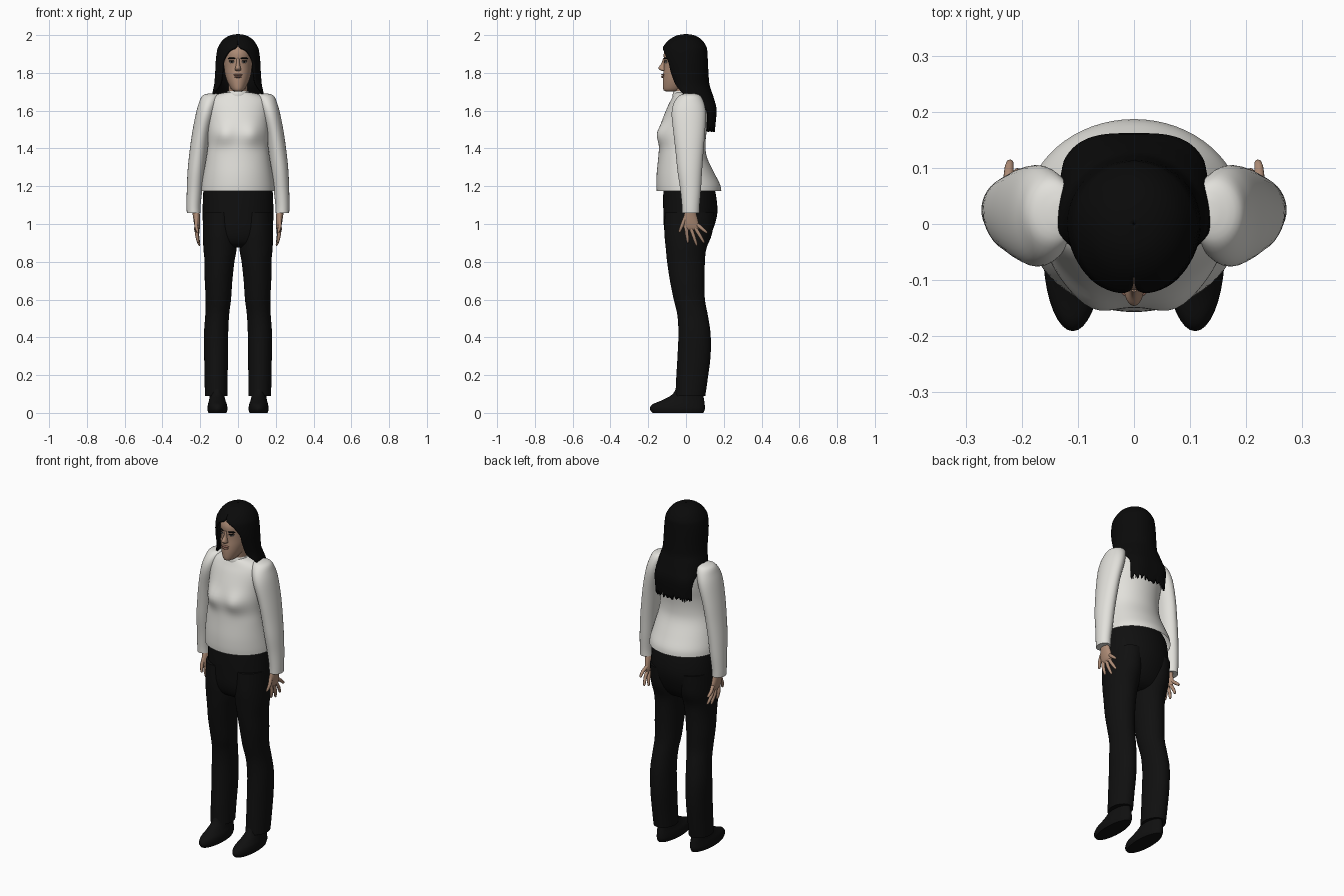
import bpy, bmesh, math, random
from mathutils import Vector

random.seed(4)
if "Cube" in bpy.data.objects:
    bpy.data.objects.remove(bpy.data.objects["Cube"], do_unlink=True)


def material(name, r, g, b):
    m = bpy.data.materials.new(name)
    m.use_nodes = True
    m.diffuse_color = (r, g, b, 1)
    bsdf = m.node_tree.nodes["Principled BSDF"]
    bsdf.inputs["Base Color"].default_value = (r, g, b, 1)
    bsdf.inputs["Roughness"].default_value = 0.8
    return m


WOOL = material("off white wool", 0.76, 0.75, 0.71)
BLACK = material("black cloth", 0.005, 0.005, 0.005)
HAIR = material("black hair", 0.003, 0.003, 0.003)
SKIN = material("skin", 0.42, 0.26, 0.18)
LIPS = material("lips", 0.30, 0.15, 0.11)
WHITE = material("eye white", 0.55, 0.52, 0.48)


def refine(rows, steps=4):
    """Smooth spline through the rows of a section table."""
    out = []
    for i in range(len(rows) - 1):
        a, b, c, d = (rows[max(0, min(len(rows) - 1, i + k))] for k in (-1, 0, 1, 2))
        for j in range(steps):
            t = j / steps
            out.append([0.5 * (2 * q + (r - p) * t + (2 * p - 5 * q + 4 * r - s) * t * t
                               + (3 * q - p - 3 * r + s) * t ** 3)
                        for p, q, r, s in zip(a, b, c, d)])
    return out + [list(rows[-1])]


def skin_rings(name, rings, mat, closed=True, caps=(True, True)):
    """Join rows of points into one smooth surface."""
    bm = bmesh.new()
    rows = [[bm.verts.new(p) for p in ring] for ring in rings]
    n = len(rows[0])
    for a, b in zip(rows, rows[1:]):
        for i in range(n if closed else n - 1):
            k = (i + 1) % n
            bm.faces.new((a[i], a[k], b[k], b[i]))
    for row, want in zip((rows[0], rows[-1]), caps):
        if want:
            bm.faces.new(row)
    bmesh.ops.remove_doubles(bm, verts=bm.verts, dist=0.0001)
    bmesh.ops.recalc_face_normals(bm, faces=bm.faces)
    me = bpy.data.meshes.new(name)
    bm.to_mesh(me)
    bm.free()
    ob = bpy.data.objects.new(name, me)
    bpy.context.collection.objects.link(ob)
    me.materials.append(mat)
    smooth(ob)
    return ob


def smooth(ob):
    bpy.ops.object.select_all(action='DESELECT')
    ob.select_set(True)
    bpy.context.view_layer.objects.active = ob
    bpy.ops.object.shade_smooth_by_angle(angle=math.radians(50))


def loft(name, table, mat, side=1, caps=(True, True), n=36, shape=None):
    """Oval sections: z, centre x, half width, front y, back y."""
    rings = []
    for z, cx, w, f, b in refine(table):
        ring = []
        for i in range(n):
            t = math.tau * i / n
            p = Vector((side * cx + w * math.sin(t), (f + b) / 2 - (b - f) / 2 * math.cos(t), z))
            ring.append(shape(p) if shape else p)
        rings.append(ring)
    return skin_rings(name, rings, mat, caps=caps)


def blob(name, mat, loc, scale, turn=(0, 0, 0)):
    bpy.ops.mesh.primitive_uv_sphere_add(segments=20, ring_count=12, radius=1,
                                         location=loc, rotation=turn)
    ob = bpy.context.object
    ob.name = name
    ob.scale = scale
    ob.data.materials.append(mat)
    smooth(ob)


def bust(p):
    if p.y < 0:
        for x in (-0.075, 0.075):
            d = ((p.x - x) / 0.055) ** 2 + ((p.z - 1.475) / 0.055) ** 2
            p.y -= 0.024 * math.exp(-d)
    return p


# Sweater body and collar
loft("sweater_body", [
    (1.175, 0, .195, -.155, .187), (1.21, 0, .192, -.157, .18), (1.27, 0, .182, -.155, .15),
    (1.35, 0, .168, -.147, .112), (1.41, 0, .16, -.142, .103), (1.48, 0, .16, -.141, .108),
    (1.55, 0, .163, -.125, .122), (1.62, 0, .17, -.098, .125), (1.66, 0, .158, -.078, .11),
    (1.685, 0, .115, -.066, .09), (1.697, 0, .068, -.06, .07)],
    WOOL, caps=(False, True), n=64, shape=bust)
loft("sweater_collar", [(1.67, 0, .066, -.07, .066), (1.69, 0, .061, -.07, .062),
                        (1.705, 0, .056, -.064, .058)], WOOL, caps=(False, False))

# Hips of the trousers
loft("trouser_hips", [
    (1.25, 0, .165, -.115, .12), (1.18, 0, .183, -.12, .153), (1.06, 0, .187, -.12, .166),
    (.96, 0, .183, -.114, .138), (.90, 0, .165, -.09, .10), (.875, 0, .10, -.05, .06)], BLACK)

for side, tag in ((1, "left"), (-1, "right")):
    # Sleeve
    loft(tag + "_sleeve", [
        (1.692, .132, .015, 0, .04), (1.68, .143, .045, -.035, .075),
        (1.64, .156, .051, -.065, .096), (1.58, .172, .052, -.076, .105),
        (1.48, .195, .048, -.066, .10), (1.38, .21, .047, -.055, .092),
        (1.28, .222, .045, -.045, .085), (1.18, .23, .041, -.03, .079),
        (1.10, .235, .037, -.022, .072), (1.058, .235, .036, -.02, .07)], WOOL, side)

    # Hand and fingers
    loft(tag + "_palm", [
        (1.08, .226, .019, 0, .05), (1.05, .221, .019, -.01, .056), (1.01, .217, .017, -.018, .066),
        (.98, .214, .013, -.012, .07), (.968, .213, .007, 0, .062)], SKIN, side, n=20)
    cu = bpy.data.curves.new(tag + "_fingers", 'CURVE')
    cu.dimensions = '3D'
    cu.bevel_depth = 0.0095
    cu.bevel_resolution = 3
    cu.use_fill_caps = True
    for root, tip in (((.22, -.006, 1.03), (.212, -.036, .955)),
                      ((.215, .0, .99), (.209, .01, .9)),
                      ((.214, .022, .99), (.204, .058, .885)),
                      ((.214, .042, .99), (.206, .097, .9)),
                      ((.215, .056, 1.0), (.22, .113, .952))):
        a, b = Vector(root), Vector(tip)
        sp = cu.splines.new('POLY')
        sp.points.add(4)
        for pt, t, r in zip(sp.points, (0, .5, .8, .95, 1), (1.1, 1, .85, .65, .3)):
            p = a.lerp(b, t)
            pt.co = (side * (p.x + .006 * math.sin(t * math.pi)), p.y, p.z, 1)
            pt.radius = r
    cu.materials.append(SKIN)
    ob = bpy.data.objects.new(tag + "_fingers", cu)
    bpy.context.collection.objects.link(ob)
    bpy.ops.object.select_all(action='DESELECT')
    ob.select_set(True)
    bpy.context.view_layer.objects.active = ob
    bpy.ops.object.convert(target='MESH')
    smooth(bpy.context.object)

    # Trouser leg and shoe
    loft(tag + "_trouser_leg", [
        (1.06, .095, .088, -.112, .15), (.95, .095, .091, -.114, .138), (.87, .095, .088, -.107, .108),
        (.8, .098, .079, -.1, .1), (.7, .103, .073, -.085, .098), (.6, .104, .067, -.065, .1),
        (.52, .11, .063, -.046, .115), (.42, .116, .064, -.04, .13), (.3, .116, .063, -.045, .13),
        (.18, .116, .061, -.052, .115), (.09, .115, .06, -.056, .102)], BLACK, side)
    loft(tag + "_shoe", [
        (0, .109, .048, -.178, .092), (.02, .109, .053, -.191, .1), (.045, .109, .05, -.178, .099),
        (.068, .11, .043, -.125, .096), (.1, .111, .038, -.07, .09), (.15, .112, .036, -.045, .085)],
        BLACK, side)

# Neck and head
loft("neck", [(1.65, 0, .052, -.055, .055), (1.7, 0, .05, -.06, .05), (1.76, 0, .052, -.07, .06)], SKIN)
loft("head", [
    (1.702, 0, .018, -.108, -.04), (1.712, 0, .034, -.12, -.01), (1.75, 0, .055, -.123, .04),
    (1.79, 0, .068, -.121, .07), (1.83, 0, .074, -.117, .09), (1.87, 0, .076, -.117, .095),
    (1.91, 0, .074, -.116, .09), (1.95, 0, .058, -.09, .07), (1.975, 0, .02, -.03, .03)], SKIN)
loft("nose", [
    (1.88, 0, .007, -.121, -.1), (1.85, 0, .009, -.13, -.1), (1.828, 0, .014, -.146, -.1),
    (1.816, 0, .017, -.139, -.1), (1.81, 0, .01, -.125, -.1)], SKIN, n=20)
blob("upper_lip", LIPS, (0, -.12, 1.79), (.023, .012, .005))
blob("lower_lip", LIPS, (0, -.12, 1.779), (.02, .012, .006))
for side, tag in ((1, "left"), (-1, "right")):
    turn = (0, 0, side * .38)
    blob(tag + "_eye", WHITE, (side * .033, -.107, 1.857), (.014, .005, .005), turn)
    blob(tag + "_iris", HAIR, (side * .032, -.1105, 1.857), (.005, .003, .005), turn)
    blob(tag + "_eyelashes", HAIR, (side * .034, -.108, 1.863), (.017, .005, .0025), turn)
    blob(tag + "_eyebrow", HAIR, (side * .034, -.108, 1.877), (.022, .006, .0045), turn)

# Long hair: z, half width, front reach, back reach, opening angle, squareness
hair_table = [
    (2.0, .001, .001, .001, 0, 1), (1.992, .042, .048, .046, 0, 1), (1.97, .076, .086, .08, 0, 1),
    (1.937, .098, .115, .102, 4, 1), (1.912, .106, .124, .107, 26, 1), (1.86, .112, .124, .11, 43, 1),
    (1.8, .115, .108, .113, 46, 1), (1.74, .12, .08, .118, 50, 1), (1.7, .128, .062, .13, 70, .9),
    (1.66, .133, .05, .143, 102, .8), (1.6, .134, .05, .156, 124, .6), (1.5, .131, .05, .147, 128, .6)]
COLS = 60
rings = []
for z, w, f, b, gap, e in refine(hair_table):
    gap = math.radians(max(gap, 0))
    ring = []
    for i in range(COLS + 1):
        t = gap + (math.tau - 2 * gap) * i / COLS
        s, c = math.sin(t), math.cos(t)
        ring.append(Vector((math.copysign(w * abs(s) ** e, s),
                            (-f if c > 0 else b) * abs(c) ** e, z)))
    rings.append(ring)
for p in rings[-1]:
    p.z += random.uniform(-.015, .02)
hair = skin_rings("long_hair", rings, HAIR, closed=False, caps=(False, False))
thick = hair.modifiers.new("thickness", 'SOLIDIFY')
thick.thickness = 0.012
thick.offset = 0
